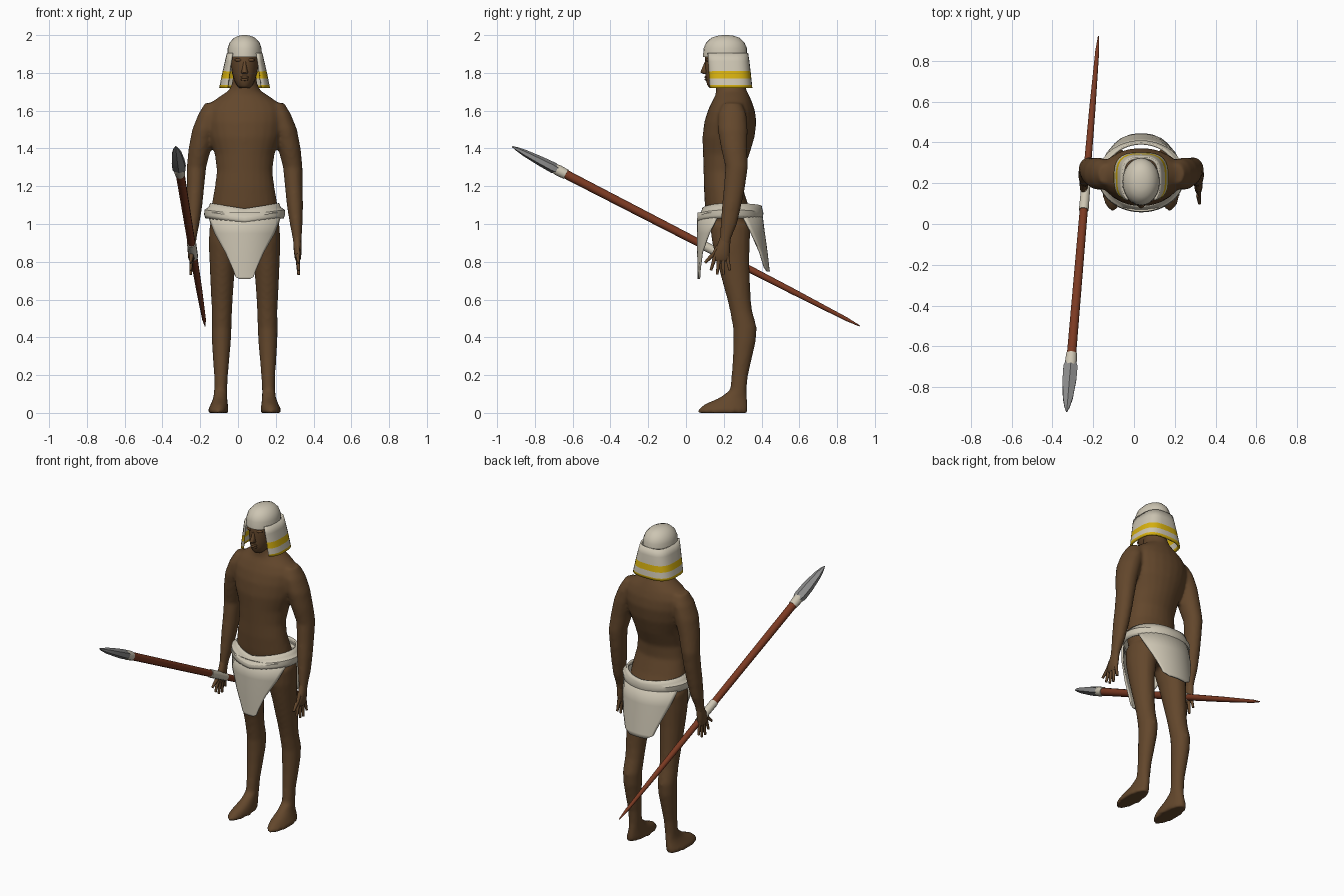
import bpy, bmesh, math
from mathutils import Vector, Matrix

BX = 0.035  # the figure stands slightly right of centre


def material(name, rgb):
    m = bpy.data.materials.new(name)
    m.diffuse_color = (*rgb, 1)
    return m


SKIN = material("brown skin", (0.125, 0.063, 0.025))
LINEN = material("cream linen", (0.61, 0.56, 0.45))
YELLOW = material("yellow stripe", (0.68, 0.44, 0.005))
WOOD = material("red wood", (0.2, 0.042, 0.016))
IRON = material("grey metal", (0.25, 0.25, 0.25))


def point(a, cx, cy, rx, ry, z, p=1.0):
    s, c = math.sin(a), math.cos(a)
    return Vector((cx + rx * math.copysign(abs(s) ** p, s),
                   cy - ry * math.copysign(abs(c) ** p, c), z))


def loft(bm, rings, n=16, sx=1):
    """Closed tube through horizontal ellipses (z, cx, cy, rx, ry)."""
    rows = []
    for z, cx, cy, rx, ry in rings:
        rows.append([bm.verts.new(point(2 * math.pi * i / n, cx * sx, cy, rx, ry, z))
                     for i in range(n)])
    for a, b in zip(rows, rows[1:]):
        for i in range(n):
            j = (i + 1) % n
            bm.faces.new((a[i], a[j], b[j], b[i]))
    bm.faces.new(rows[0])
    bm.faces.new(rows[-1])


def finish(name, bm, mats, x=BX, angle=40):
    bmesh.ops.recalc_face_normals(bm, faces=bm.faces[:])
    me = bpy.data.meshes.new(name)
    bm.to_mesh(me)
    bm.free()
    ob = bpy.data.objects.new(name, me)
    bpy.context.collection.objects.link(ob)
    for m in mats:
        me.materials.append(m)
    ob.location.x = x
    bpy.ops.object.select_all(action='DESELECT')
    ob.select_set(True)
    bpy.context.view_layer.objects.active = ob
    bpy.ops.object.shade_smooth_by_angle(angle=math.radians(angle))
    return ob


def shell(name, rows, mats, back=False, p=1.0, n=24, thick=0.012, dip=0.0, rule=None):
    """Cloth sheet on ellipse arcs (z, cy, rx, ry, half angle in degrees)."""
    bm = bmesh.new()
    grid = []
    for z, cy, rx, ry, half in rows:
        row = []
        for i in range(n + 1):
            a = math.radians(half) * (2 * i / n - 1) + (math.pi if back else 0)
            v = point(a, 0, cy, rx, ry, z, p)
            v.z -= dip * (1 - abs(v.x) / rx) * (1 if v.y < cy else 0.5)
            row.append(bm.verts.new(v))
        grid.append(row)
    for a, b in zip(grid, grid[1:]):
        for i in range(n):
            f = bm.faces.new((a[i], a[i + 1], b[i + 1], b[i]))
            if rule:
                f.material_index = rule(f.calc_center_median().z)
    bmesh.ops.remove_doubles(bm, verts=bm.verts[:], dist=0.0005)
    ob = finish(name, bm, mats)
    so = ob.modifiers.new("thickness", 'SOLIDIFY')
    so.thickness = thick
    so.offset = 0
    return ob


# Body: torso, arms and legs fused into one smooth skin
bm = bmesh.new()
loft(bm, [(0.92, 0, .235, .08, .08), (0.97, 0, .24, .165, .11), (1.03, 0, .235, .18, .125),
          (1.10, 0, .215, .175, .115), (1.20, 0, .196, .157, .102), (1.28, 0, .197, .147, .104),
          (1.37, 0, .213, .158, .123), (1.46, 0, .225, .19, .138), (1.54, 0, .235, .205, .138),
          (1.60, 0, .24, .205, .125), (1.645, 0, .243, .175, .107), (1.68, 0, .245, .125, .09),
          (1.705, 0, .24, .085, .082), (1.74, 0, .235, .067, .076), (1.80, 0, .225, .06, .07)], 24)
for s in (-1, 1):
    loft(bm, [(1.64, .17, .245, .04, .05), (1.58, .188, .245, .058, .075), (1.5, .212, .247, .066, .08),
              (1.4, .237, .255, .06, .07), (1.3, .255, .268, .052, .06), (1.2, .26, .257, .047, .057),
              (1.1, .266, .242, .043, .052), (1.0, .273, .227, .034, .044),
              (0.93, .278, .21, .025, .032), (0.89, .279, .203, .023, .03)], 16, s)
    loft(bm, [(1.0, .1, .235, .085, .11), (.9, .11, .238, .08, .1), (.8, .117, .25, .069, .086),
              (.7, .119, .265, .063, .074), (.6, .12, .281, .057, .062), (.54, .12, .292, .054, .059),
              (.45, .122, .312, .053, .063), (.38, .123, .31, .051, .06), (.3, .124, .3, .045, .052),
              (.2, .125, .285, .037, .044), (.12, .127, .277, .035, .044), (.08, .129, .25, .037, .074),
              (.045, .134, .212, .046, .116), (.015, .14, .195, .055, .134), (0, .14, .195, .053, .131)],
         16, s)
body = finish("body", bm, [SKIN])
rm = body.modifiers.new("fuse", 'REMESH')
rm.mode = 'VOXEL'
rm.voxel_size = 0.011
rm.use_smooth_shade = True
sm = body.modifiers.new("soften", 'SMOOTH')
sm.factor = 0.5
sm.iterations = 5

# Hands: palm, four fingers and a thumb on each side
bm = bmesh.new()
digits = [((.17, .88), (.14, .835)), ((.14, .835), (.1, .795)), ((.155, .83), (.132, .755)),
          ((.175, .82), (.165, .733)), ((.197, .82), (.198, .73)), ((.217, .83), (.232, .755))]
for s in (-1, 1):
    loft(bm, [(.94, .278, .21, .02, .026), (.89, .28, .2, .022, .034), (.85, .281, .188, .02, .044),
              (.815, .282, .186, .016, .042), (.805, .282, .186, .01, .036)], 12, s)
    for (y0, z0), (y1, z1) in digits:
        a, b = Vector((.281 * s, y0, z0)), Vector((.286 * s, y1, z1))
        d = b - a
        bmesh.ops.create_cone(bm, cap_ends=True, segments=8, radius1=.012, radius2=.007, depth=d.length,
                              matrix=Matrix.Translation((a + b) / 2) @ d.to_track_quat('Z', 'Y').to_matrix().to_4x4())
finish("hands", bm, [SKIN], angle=60)

# Head with nose, lips and brow
bm = bmesh.new()
loft(bm, [(1.72, 0, .165, .028, .04), (1.735, 0, .175, .042, .062), (1.765, 0, .192, .057, .088),
          (1.80, 0, .202, .067, .1), (1.84, 0, .206, .073, .105), (1.90, 0, .21, .077, .108),
          (1.95, 0, .21, .065, .095), (1.97, 0, .21, .04, .06)], 20)
loft(bm, [(1.795, 0, .105, .014, .014), (1.803, 0, .1, .019, .024), (1.825, 0, .103, .012, .018),
          (1.86, 0, .112, .008, .012)], 8)
for z in (1.765, 1.777):
    bmesh.ops.create_uvsphere(bm, u_segments=10, v_segments=6, radius=1,
                              matrix=Matrix.Translation((0, .108, z)) @ Matrix.Diagonal((.024, .01, .007, 1)))
for s in (-1, 1):
    bmesh.ops.create_uvsphere(bm, u_segments=10, v_segments=6, radius=1,
                              matrix=Matrix.Translation((.03 * s, .116, 1.868)) @ Matrix.Diagonal((.026, .012, .009, 1)))
finish("head", bm, [SKIN], angle=60)

# Headdress: rounded cap and striped cloth, open at the face
bm = bmesh.new()
loft(bm, [(1.885, 0, .207, .092, .117), (1.93, 0, .208, .09, .115), (1.96, 0, .208, .08, .102),
          (1.985, 0, .209, .057, .076), (1.996, 0, .21, .033, .045), (2.0, 0, .21, .012, .016)], 24)
finish("headdress_cap", bm, [LINEN])
shell("headdress_cloth",
      [(1.905, .213, .088, .11, 142), (1.86, .218, .099, .112, 143), (1.808, .223, .111, .113, 144),
       (1.77, .226, .119, .114, 145), (1.735, .229, .126, .115, 145), (1.72, .23, .129, .115, 145)],
      [LINEN, YELLOW], back=True, p=.65,
      rule=lambda z: 1 if 1.77 < z < 1.808 or z < 1.735 else 0)

# Loincloth: belt and hanging front and back panels
shell("belt", [(1.108, .243, .177, .152, 180), (1.085, .242, .187, .158, 180), (1.072, .236, .208, .168, 180),
               (1.05, .232, .208, .169, 180), (1.032, .232, .202, .165, 180)],
      [LINEN], n=48, dip=.028)
shell("front_panel", [(1.06, .232, .207, .167, 72), (.95, .234, .207, .17, 49), (.85, .235, .207, .171, 29),
                      (.76, .237, .207, .171, 17), (.72, .238, .207, .171, 13), (.708, .238, .207, .171, 7)],
      [LINEN], n=16, thick=.01)
shell("back_panel", [(1.06, .232, .205, .167, 70), (.95, .245, .207, .168, 53), (.85, .257, .207, .17, 38),
                     (.77, .266, .207, .17, 28), (.748, .269, .207, .17, 16)],
      [LINEN], back=True, n=16, thick=.01)

# Spear, built upright from the tail and then tilted into the hand
TAIL, TIP = Vector((-.174, .92, .46)), Vector((-.33, -.92, 1.41))


def spear_part(name, rings, mat, n=10):
    b = bmesh.new()
    loft(b, [(z, 0, 0, rx, ry) for z, rx, ry in rings], n)
    ob = finish(name, b, [mat], angle=38)
    ob.matrix_world = Matrix.Translation(TAIL) @ (TIP - TAIL).to_track_quat('Z', 'Y').to_matrix().to_4x4()


spear_part("spear_shaft", [(0, .003, .003), (.08, .01, .01), (.4, .016, .016), (1.0, .021, .021),
                           (1.8, .024, .024)], WOOD)
spear_part("spear_grip", [(.80, .023, .023), (.96, .025, .025)], LINEN)
spear_part("spear_binding", [(1.755, .027, .027), (1.80, .03, .029), (1.83, .026, .024)], LINEN)
spear_part("spear_blade", [(1.785, .024, .02), (1.83, .04, .029), (1.9, .039, .026), (2.0, .028, .018),
                           (2.05, .015, .01), (2.077, .003, .003)], IRON, 6)
